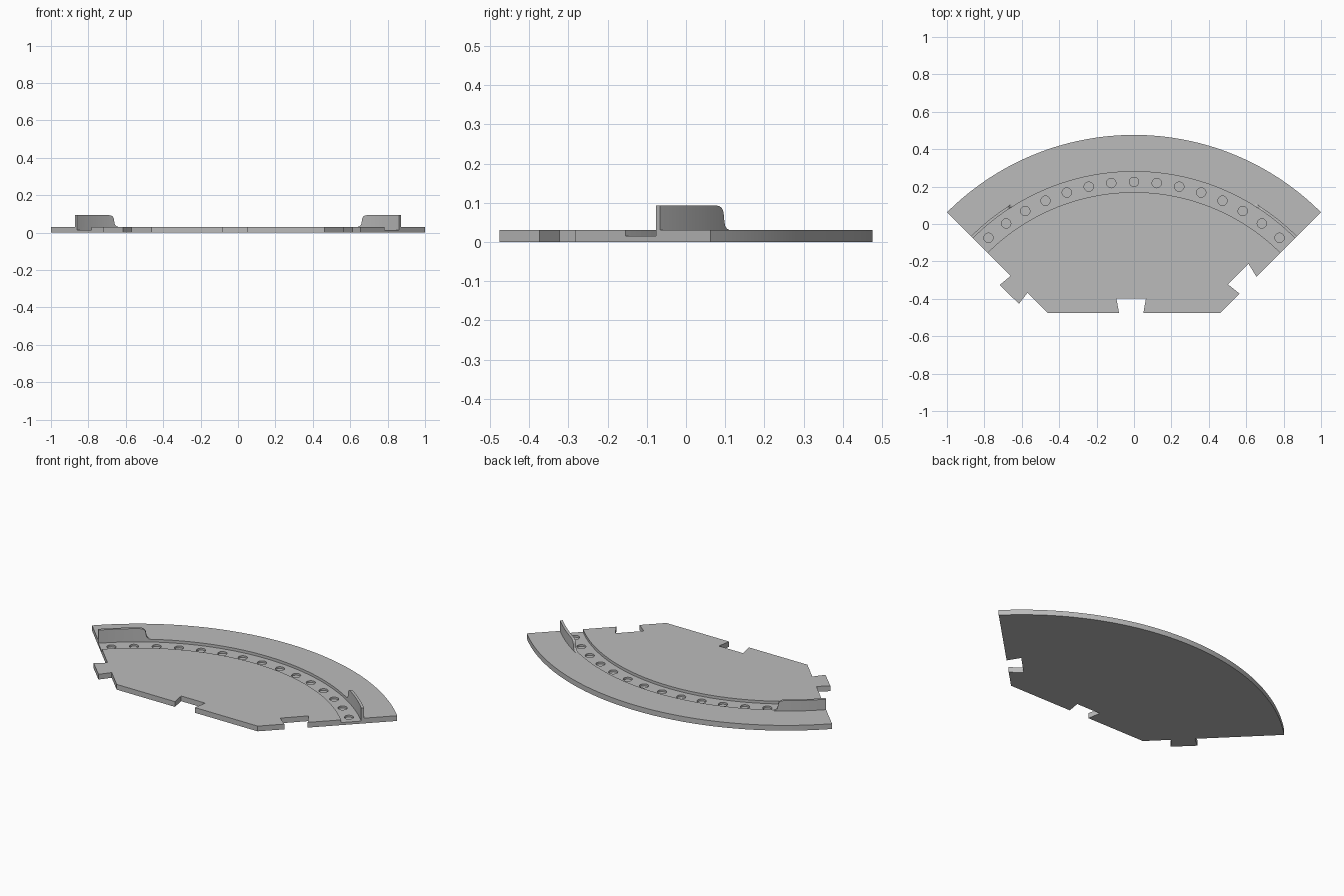
import bpy, bmesh, math

if "Cube" in bpy.data.objects:
    bpy.data.objects.remove(bpy.data.objects["Cube"])

CY = -0.938            # y of the arc centre
T = 0.031              # plate thickness
R_OUT, R_IN, R_EDGE = 1.218, 1.108, 1.4142   # groove radii and plate radius
FLOOR, HOLE_FLOOR, WALL_TOP = 0.015, 0.004, 0.093

grey = bpy.data.materials.new("plain_grey")
grey.diffuse_color = (0.5, 0.5, 0.5, 1)
grey.use_nodes = True
grey.node_tree.nodes["Principled BSDF"].inputs["Base Color"].default_value = grey.diffuse_color


def polar(r, deg):
    """Point at an angle measured from +y towards +x."""
    a = math.radians(deg)
    return (r * math.sin(a), CY + r * math.cos(a))


def arc(r, a0, a1, n):
    return [polar(r, a0 + (a1 - a0) * i / n) for i in range(n + 1)]


def finish(name, bm):
    bmesh.ops.recalc_face_normals(bm, faces=bm.faces)
    me = bpy.data.meshes.new(name)
    bm.to_mesh(me)
    bm.free()
    me.materials.append(grey)
    ob = bpy.data.objects.new(name, me)
    bpy.context.collection.objects.link(ob)
    return ob


def prisms(name, outlines, z0, z1):
    """Extrude one or more closed outlines from z0 to z1."""
    bm = bmesh.new()
    for pts in outlines:
        lo = [bm.verts.new((x, y, z0)) for x, y in pts]
        hi = [bm.verts.new((x, y, z1)) for x, y in pts]
        bm.faces.new(lo)
        bm.faces.new(hi)
        for i in range(len(pts)):
            j = (i + 1) % len(pts)
            bm.faces.new((lo[i], lo[j], hi[j], hi[i]))
    return finish(name, bm)


def cut(target, cutter):
    m = target.modifiers.new(cutter.name, 'BOOLEAN')
    m.operation = 'DIFFERENCE'
    m.solver = 'EXACT'
    m.object = cutter
    cutter.hide_render = True
    cutter.hide_set(True)


# Sector plate with dovetail notches and a dovetail tab
outline = arc(R_EDGE, -45, 45, 96)
outline += [(0.655, -0.283), (0.612, -0.212), (0.503, -0.323), (0.565, -0.373)]
outline += [(0.462, -0.476), (0.05, -0.476), (0.064, -0.398),
            (-0.094, -0.398), (-0.08, -0.476), (-0.462, -0.476)]
outline += [(-0.57, -0.368), (-0.615, -0.427), (-0.718, -0.326), (-0.66, -0.278)]
plate = prisms("sector_plate", [outline], 0, T)

# Curved groove
groove = prisms("groove_cutter",
                [arc(R_OUT, -48, 48, 96) + arc(R_IN, 48, -48, 96)], FLOOR, 0.1)
cut(plate, groove)

# Row of blind holes along the groove
rings = []
for k in range(-7, 8):
    cx, cy = polar(1.163, 6 * k)
    rings.append([(cx + 0.025 * math.cos(t * math.tau / 24),
                   cy + 0.025 * math.sin(t * math.tau / 24)) for t in range(24)])
cut(plate, prisms("hole_cutter", rings, HOLE_FLOOR, 0.05))

# Upright guide walls on the groove rim: (angle, height) profile, mirrored
profile = [(31.8, T + 0.0004), (32.3, 0.034), (32.65, 0.041), (32.85, 0.052),
           (32.95, 0.068), (33.1, 0.079), (33.45, 0.087), (33.9, 0.0915),
           (34.5, WALL_TOP)]
profile += [(34.5 + 10.5 * i / 10, WALL_TOP) for i in range(1, 11)]
bm = bmesh.new()
cols = []
for a, z in profile:
    (xi, yi), (xo, yo) = polar(R_OUT, a), polar(R_OUT + 0.015, a)
    cols.append([bm.verts.new(p) for p in
                 ((xi, yi, T), (xo, yo, T), (xo, yo, z), (xi, yi, z))])
for c, d in zip(cols, cols[1:]):
    for i in range(4):
        j = (i + 1) % 4
        bm.faces.new((c[i], c[j], d[j], d[i]))
bm.faces.new(cols[0])
bm.faces.new(cols[-1])
walls = finish("guide_walls", bm)
walls.modifiers.new("mirror", 'MIRROR').use_axis[0] = True

# Smooth the curved sides, keep the edges sharp
for ob in (plate, walls):
    bpy.ops.object.select_all(action='DESELECT')
    ob.select_set(True)
    bpy.context.view_layer.objects.active = ob
    bpy.ops.object.shade_smooth_by_angle(angle=math.radians(30))
